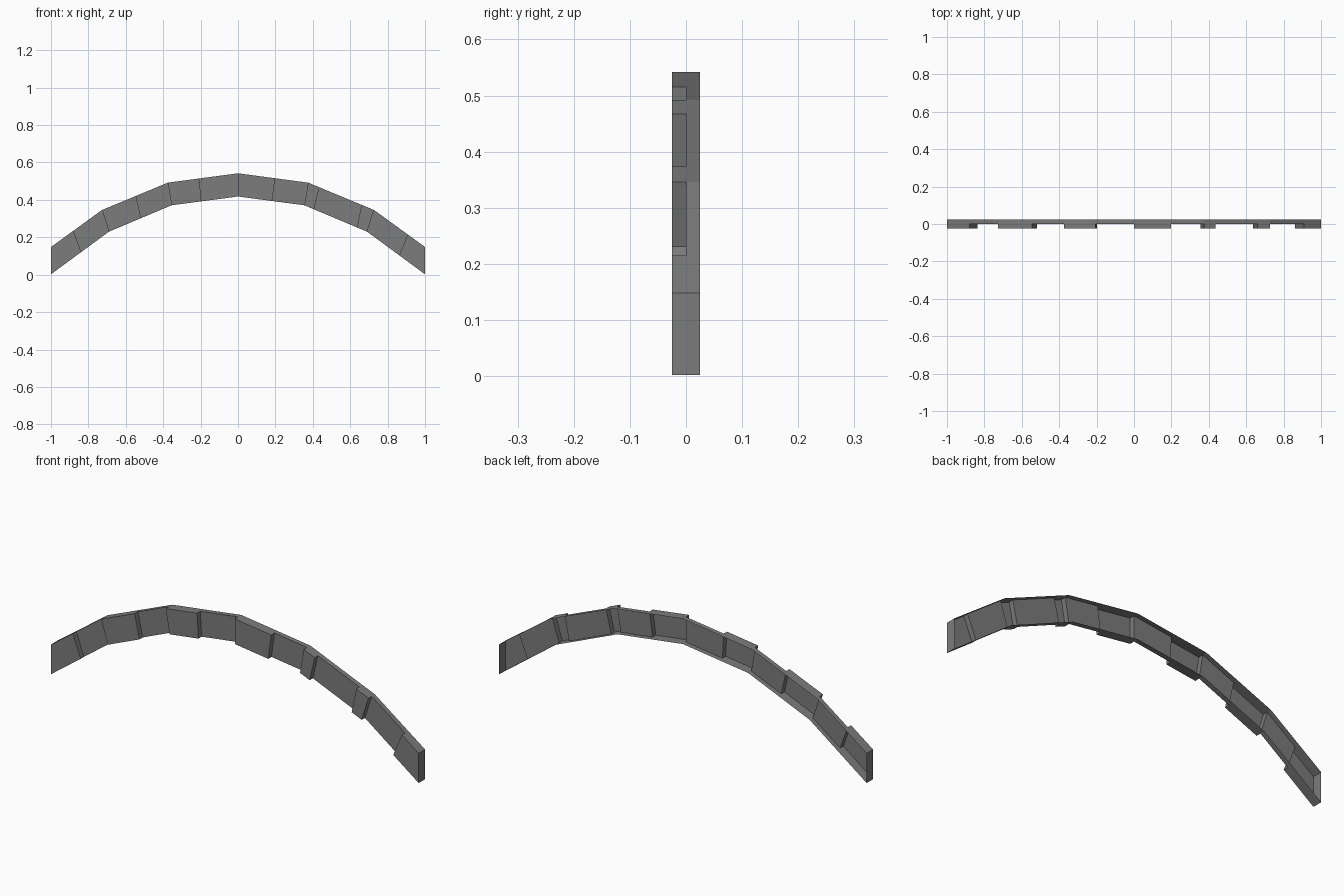
import bpy
import bmesh

cube = bpy.data.objects.get("Cube")
if cube:
    bpy.data.objects.remove(cube, do_unlink=True)

# Stone colour
stone = bpy.data.materials.new("dark grey stone")
stone.use_nodes = True
stone.diffuse_color = (0.2, 0.2, 0.2, 1)
stone.node_tree.nodes["Principled BSDF"].inputs["Base Color"].default_value = (0.2, 0.2, 0.2, 1)

# Half profiles of the arch edges (x, z), used on both sides
OUTER = [(0, 0.542), (0.375, 0.492), (0.727, 0.346), (1, 0.148)]
INNER = [(0, 0.418), (0.355, 0.371), (0.69, 0.23), (1, 0.002)]
BACK, RECESS, FRONT = 0.025, 0.0, -0.025

# Joints between stones: x on the outer edge, x on the inner edge
JOINTS = [(-1, -1), (-0.88, -0.838), (-0.727, -0.69), (-0.545, -0.518),
          (-0.375, -0.355), (-0.205, -0.198), (0, 0), (0.198, 0.182),
          (0.375, 0.355), (0.435, 0.407), (0.66, 0.636), (0.727, 0.69),
          (0.908, 0.862), (1, 1)]


def height(profile, x):
    x = abs(x)
    for (x0, z0), (x1, z1) in zip(profile, profile[1:]):
        if x <= x1:
            return z0 + (z1 - z0) * (x - x0) / (x1 - x0)
    return profile[-1][1]


bm = bmesh.new()


def quad(*points):
    bm.faces.new([bm.verts.new(p) for p in points])


def outer(joint, y):
    return (joint[0], y, height(OUTER, joint[0]))


def inner(joint, y):
    return (joint[1], y, height(INNER, joint[1]))


# Stones alternate between raised and recessed; the back is open
previous = BACK
for i, joint in enumerate(JOINTS):
    last = i == len(JOINTS) - 1
    y = BACK if last else (RECESS if i % 2 else FRONT)
    # side wall of the step, or the end cap
    quad(inner(joint, previous), inner(joint, y), outer(joint, y), outer(joint, previous))
    if not last:
        nxt = JOINTS[i + 1]
        quad(inner(joint, y), inner(nxt, y), outer(nxt, y), outer(joint, y))
        quad(outer(joint, y), outer(nxt, y), outer(nxt, BACK), outer(joint, BACK))
        quad(inner(joint, BACK), inner(nxt, BACK), inner(nxt, y), inner(joint, y))
    previous = y

bmesh.ops.remove_doubles(bm, verts=bm.verts, dist=0.0001)
mesh = bpy.data.meshes.new("stone_arch")
bm.to_mesh(mesh)
bm.free()
mesh.materials.append(stone)
arch = bpy.data.objects.new("stone_arch", mesh)
bpy.context.collection.objects.link(arch)
